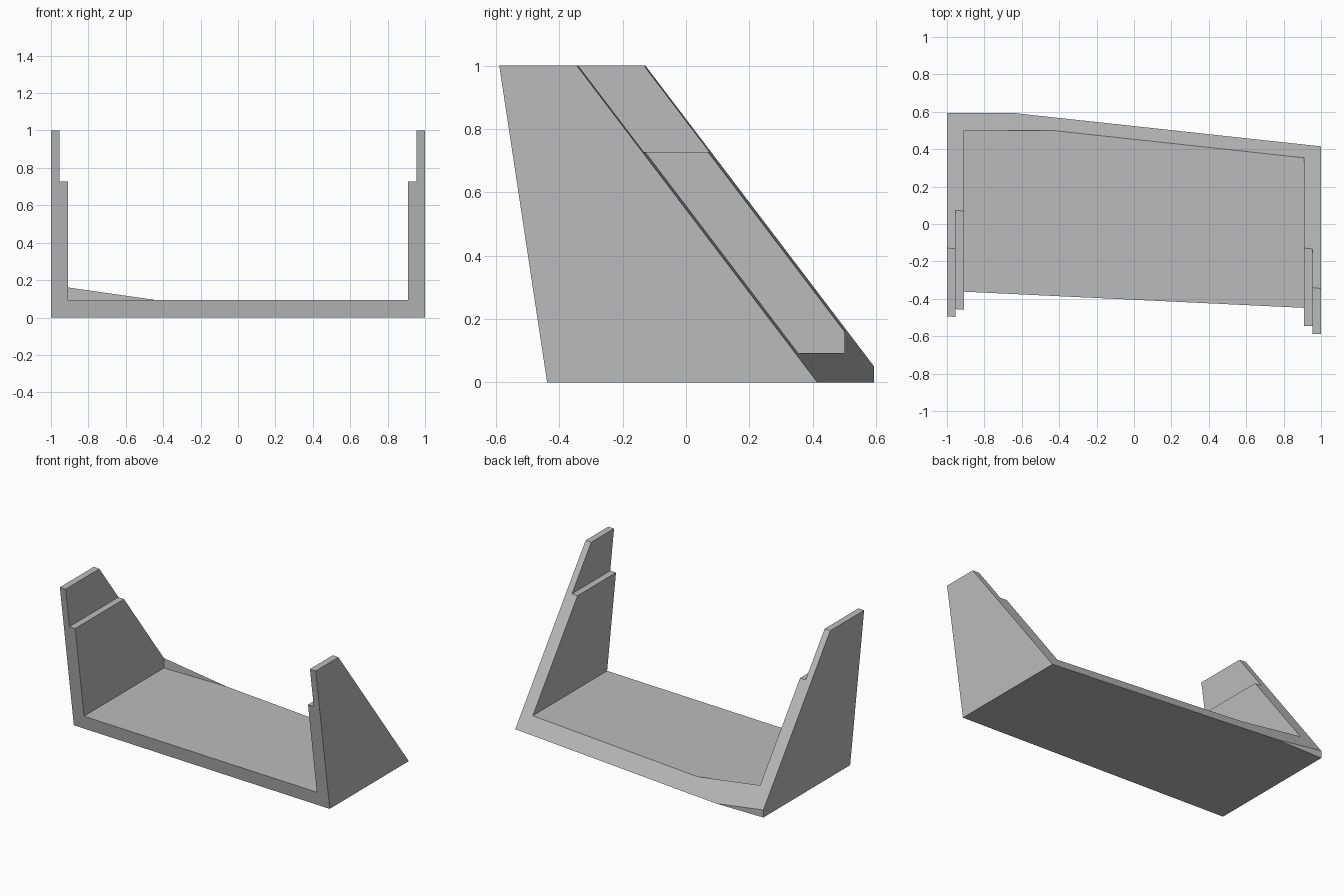
import bpy, bmesh

cube = bpy.data.objects.get("Cube")
if cube:
    bpy.data.objects.remove(cube, do_unlink=True)

grey = bpy.data.materials.new("light grey")
grey.use_nodes = True
colour = (0.50, 0.50, 0.50, 1)
grey.diffuse_color = colour
grey.node_tree.nodes["Principled BSDF"].inputs["Base Color"].default_value = colour


def front_y(x, z):
    """Front slope: leans forward with height, skewed across the width."""
    return -0.4385 - 0.0475 * (x - 1) - 0.151 * z


def back_y(x, z):
    """Back slope: falls steeply forward with height, skewed across the width."""
    return 0.415 - 0.1085 * (x - 1) - 0.76 * z


def hexahedron(name, x, z, y_near, y_far):
    """Six-sided solid whose near and far y are functions of x and z."""
    bm = bmesh.new()
    corners = [(x[0], z[0]), (x[1], z[0]), (x[1], z[1]), (x[0], z[1])]
    near = [bm.verts.new((a, y_near(a, b), b)) for a, b in corners]
    far = [bm.verts.new((a, y_far(a, b), b)) for a, b in corners]
    bm.faces.new(near)
    bm.faces.new(far[::-1])
    for i in range(4):
        j = (i + 1) % 4
        bm.faces.new((near[i], far[i], far[j], near[j]))
    bmesh.ops.recalc_face_normals(bm, faces=bm.faces)
    mesh = bpy.data.meshes.new(name)
    bm.to_mesh(mesh)
    bm.free()
    obj = bpy.data.objects.new(name, mesh)
    bpy.context.scene.collection.objects.link(obj)
    return obj


def flat(y):
    return lambda x, z: y


# Solid block with the sloped front
cradle = hexahedron("angled_cradle", (-1, 1), (0, 1), front_y, flat(0.593))
cradle.data.materials.append(grey)

# Stepped channel (wide above the ledges) and the sloped back
cutters = [
    hexahedron("channel_cutter", (-0.91, 0.91), (0.093, 1.3), flat(-1.5), flat(0.5)),
    hexahedron("ledge_cutter", (-0.955, 0.955), (0.728, 1.4), flat(-1.6), flat(0.5)),
    hexahedron("back_cutter", (-1.5, 1.5), (-0.5, 1.5), back_y, flat(2.5)),
]
for cutter in cutters:
    cutter.hide_render = True
    mod = cradle.modifiers.new(cutter.name, 'BOOLEAN')
    mod.operation = 'DIFFERENCE'
    mod.solver = 'EXACT'
    mod.object = cutter

# Apply the cuts and discard the cutters
bpy.context.view_layer.update()
graph = bpy.context.evaluated_depsgraph_get()
result = bpy.data.meshes.new_from_object(cradle.evaluated_get(graph))
cradle.modifiers.clear()
cradle.data = result
result.name = "angled_cradle"
result.materials.clear()
result.materials.append(grey)
for poly in result.polygons:
    poly.material_index = 0
    poly.use_smooth = False
for cutter in cutters:
    bpy.data.objects.remove(cutter, do_unlink=True)
